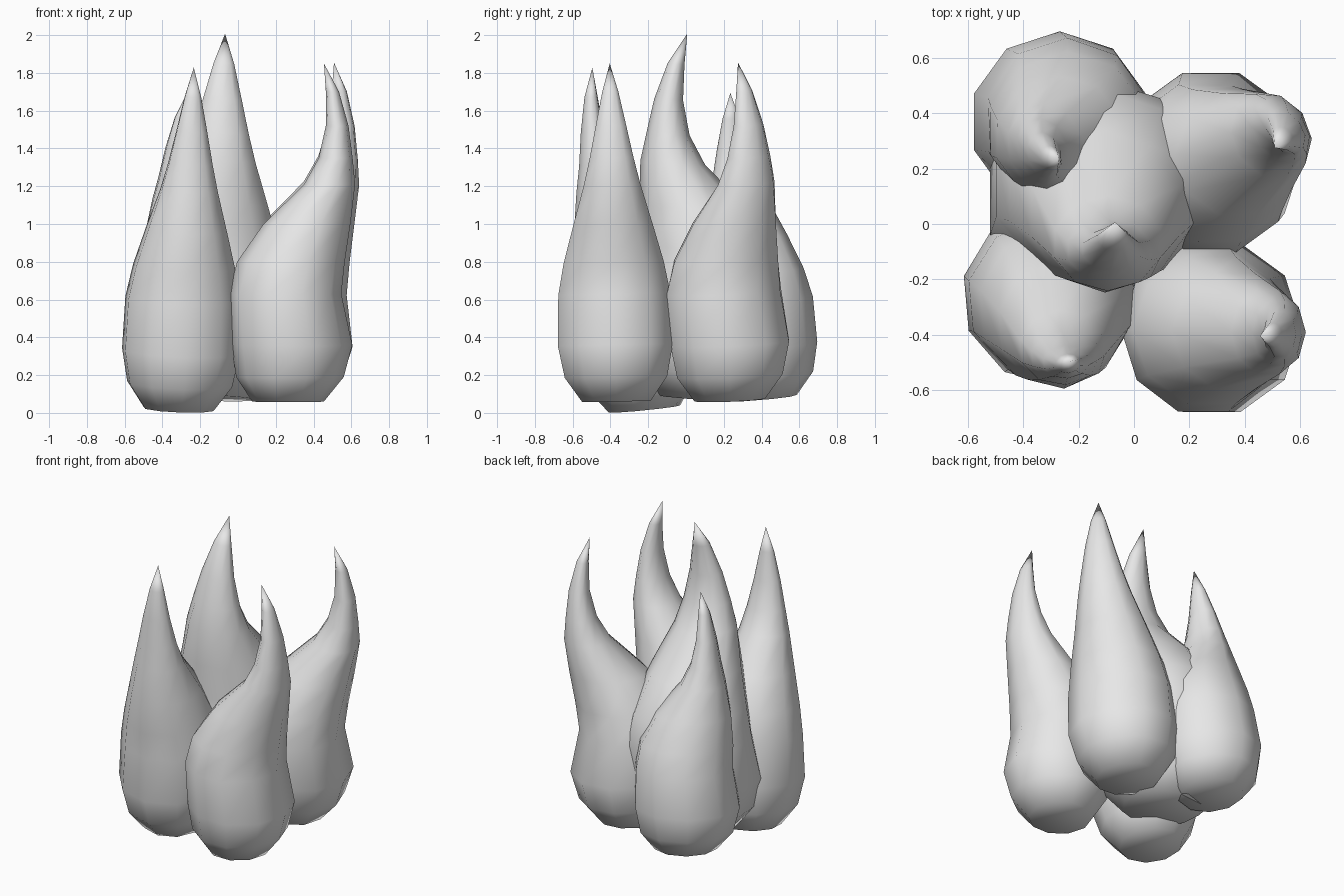
import bpy
import bmesh
from math import cos, sin, tau, radians
from mathutils import Vector

cube = bpy.data.objects.get("Cube")
if cube:
    bpy.data.objects.remove(cube)

grey = bpy.data.materials.new("plain grey")
grey.use_nodes = True
grey.diffuse_color = (0.8, 0.8, 0.8, 1)
grey.node_tree.nodes["Principled BSDF"].inputs["Base Color"].default_value = grey.diffuse_color

SIDES = 10
PIVOT = 0.35
# Teardrop rings: height, shift along the bend, radius along it, radius across it
RINGS = [
    (0.0, -0.02, 0.19, 0.19),
    (0.13, -0.01, 0.285, 0.285),
    (0.3, 0.0, 0.32, 0.32),
    (0.57, -0.035, 0.297, 0.312),
    (0.74, -0.005, 0.285, 0.278),
    (0.94, 0.08, 0.23, 0.22),
    (1.15, 0.2, 0.135, 0.157),
    (1.29, 0.232, 0.09, 0.122),
    (1.46, 0.24, 0.06, 0.085),
    (1.64, 0.215, 0.035, 0.045),
]
TIP = (1.79, 0.17)


def make_flame(name, centre, base, angle, width, height, bend, tilt):
    """Loft one curled flame, turned toward its bend angle and tilted."""
    bm = bmesh.new()
    a = radians(angle)

    def place(u, v, h):
        x = width * (u * cos(a) - v * sin(a))
        y = width * (u * sin(a) + v * cos(a))
        rise = (h - PIVOT) * height
        z = base + h * height - x * tilt[0] - y * tilt[1]
        return bm.verts.new(Vector((centre[0] + x + rise * tilt[0],
                                    centre[1] + y + rise * tilt[1], z)))

    loops = []
    for h, shift, ru, rv in RINGS:
        loops.append([place(shift * bend + ru * cos(tau * i / SIDES),
                            rv * sin(tau * i / SIDES), h) for i in range(SIDES)])
    tip = place(TIP[1] * bend, 0, TIP[0])

    bm.faces.new(loops[0][::-1])
    for i in range(SIDES):
        j = (i + 1) % SIDES
        for low, high in zip(loops, loops[1:]):
            bm.faces.new((low[i], low[j], high[j], high[i]))
        bm.faces.new((loops[-1][i], loops[-1][j], tip))
    bmesh.ops.recalc_face_normals(bm, faces=bm.faces)
    for f in bm.faces:
        f.smooth = True

    mesh = bpy.data.meshes.new(name)
    bm.to_mesh(mesh)
    bm.free()
    mesh.materials.append(grey)
    bpy.context.collection.objects.link(bpy.data.objects.new(name, mesh))


# Five overlapping flames
make_flame("middle_flame", (-0.13, 0.09), 0.08, -90, 1.27, 1.07, 0.85, (0.04, 0.065))
make_flame("front_left_flame", (0.285, -0.375), 0.06, 0, 1.0, 1.0, 1.0, (0.0, -0.02))
make_flame("back_left_flame", (0.28, 0.23), 0.07, 36, 1.03, 1.0, 1.0, (0.06, -0.04))
make_flame("front_right_flame", (-0.3, -0.265), 0.02, -85, 1.0, 1.015, 0.5, (0.04, -0.1))
make_flame("back_right_flame", (-0.265, 0.365), 0.08, 198, 1.02, 0.9, 0.5, (0.06, -0.08))
